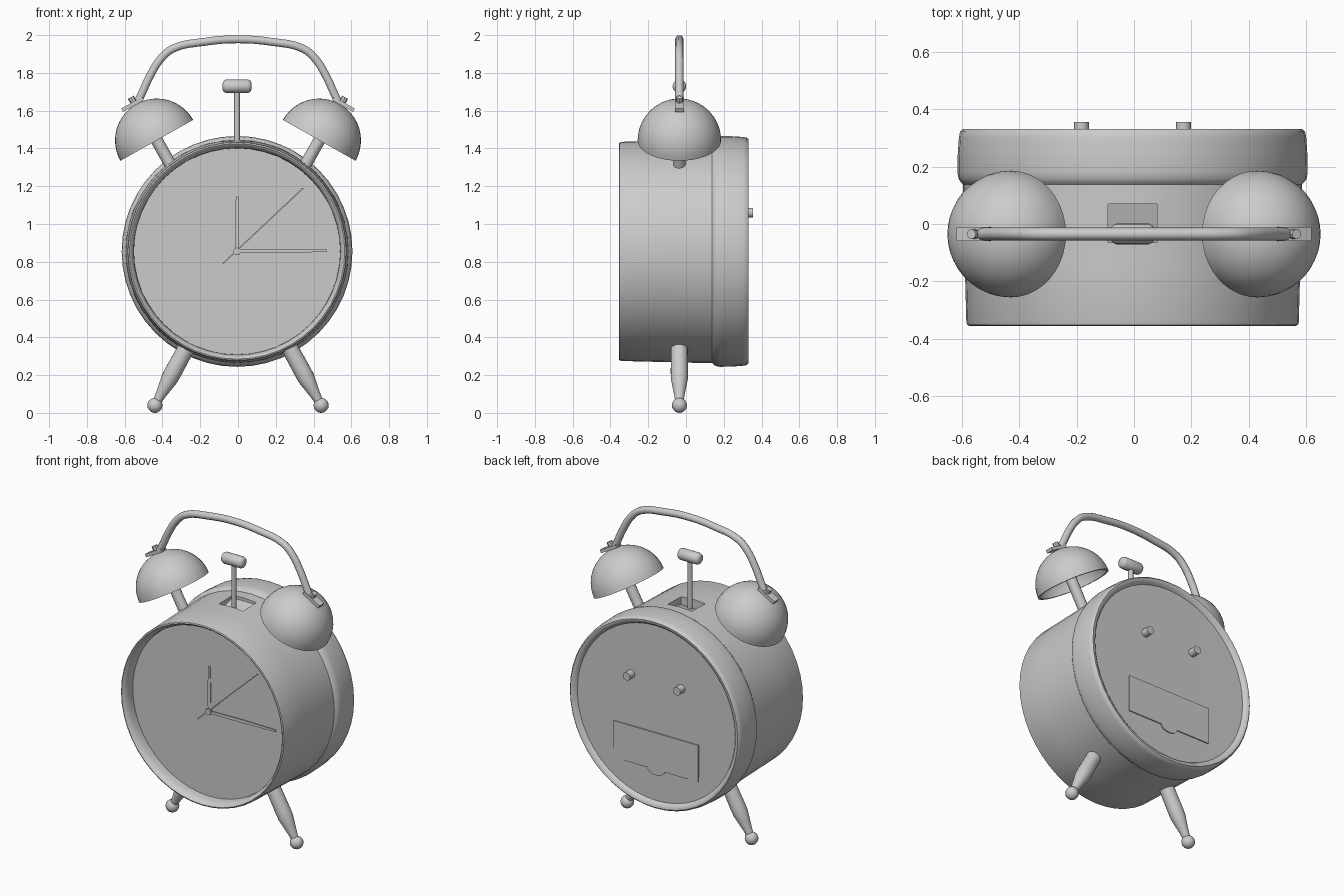
import bpy, bmesh, math
from mathutils import Vector

if "Cube" in bpy.data.objects:
    bpy.data.objects.remove(bpy.data.objects["Cube"])

grey = bpy.data.materials.new("plain_grey")
grey.diffuse_color = (0.6, 0.6, 0.6, 1)
grey.use_nodes = True
grey.node_tree.nodes["Principled BSDF"].inputs["Base Color"].default_value = grey.diffuse_color
CX, CY, CZ = -0.005, -0.035, 0.855   # dial centre x, stand plane y, dial centre z


def finish(ob, angle=32):
    me = ob.data
    me.materials.clear()
    me.materials.append(grey)
    me.shade_smooth()
    me.set_sharp_from_angle(angle=math.radians(angle))
    return ob


def from_bmesh(name, bm, angle=32):
    bmesh.ops.recalc_face_normals(bm, faces=bm.faces)
    me = bpy.data.meshes.new(name)
    bm.to_mesh(me)
    bm.free()
    ob = bpy.data.objects.new(name, me)
    bpy.context.collection.objects.link(ob)
    return finish(ob, angle)


def lathe(name, profile, origin, axis, seg=24, angle=32):
    """Spin (radius, distance) points around an axis."""
    bm = bmesh.new()
    q = Vector(axis).to_track_quat('Z', 'Y')
    rings = []
    for r, t in profile:
        n = 1 if r < 1e-6 else seg
        rings.append([bm.verts.new(Vector(origin) + q @ Vector(
            (r * math.cos(math.tau * i / seg), r * math.sin(math.tau * i / seg), t)))
            for i in range(n)])
    for a, b in zip(rings, rings[1:]):
        for i in range(seg):
            j = (i + 1) % seg
            if len(a) == 1:
                bm.faces.new((a[0], b[i], b[j]))
            elif len(b) == 1:
                bm.faces.new((a[i], b[0], a[j]))
            else:
                bm.faces.new((a[i], b[i], b[j], a[j]))
    return from_bmesh(name, bm, angle)


def plate(name, pts, y0, y1):
    """Extrude an (x, z) outline between two depths."""
    bm = bmesh.new()
    f = [bm.verts.new((x, y0, z)) for x, z in pts]
    b = [bm.verts.new((x, y1, z)) for x, z in pts]
    bm.faces.new(f)
    bm.faces.new(b[::-1])
    for i in range(len(pts)):
        j = (i + 1) % len(pts)
        bm.faces.new((f[i], b[i], b[j], f[j]))
    return from_bmesh(name, bm)


def rod(name, r, length, origin, axis, seg=16):
    return lathe(name, [(0, 0), (r, 0), (r, length), (0, length)], origin, axis, seg)


def ball(name, r, origin, seg=20, rows=10):
    prof = [(r * math.sin(math.pi * i / rows), -r * math.cos(math.pi * i / rows))
            for i in range(1, rows)]
    return lathe(name, [(0, -r)] + prof + [(0, r)], origin, (0, 0, 1), seg)


def evaluated(ob):
    dg = bpy.context.evaluated_depsgraph_get()
    return bpy.data.meshes.new_from_object(ob.evaluated_get(dg))


# clock case: dial recess, front rim, barrel, thick rear ring, recessed back
case = lathe("clock_case", [
    (0, -0.278), (0.546, -0.278), (0.547, -0.315), (0.553, -0.335), (0.562, -0.350),
    (0.570, -0.355), (0.577, -0.352), (0.580, -0.342), (0.585, -0.15), (0.590, 0.05),
    (0.591, 0.138), (0.599, 0.146), (0.607, 0.157), (0.611, 0.18), (0.610, 0.24),
    (0.606, 0.30), (0.602, 0.322), (0.593, 0.331), (0.582, 0.330), (0.570, 0.322),
    (0.560, 0.307), (0, 0.305)], (CX, 0, CZ), (0, 1, 0), 48, 40)

# sloping slot in the top for the hammer
cutter = plate("slot_cutter", [(CX - .085, 1.385), (CX + .085, 1.385),
                               (CX + .085, 1.6), (CX - .085, 1.6)], -0.065, 0.07)
for v in cutter.data.vertices:
    if v.co.y > 0 and v.co.z < 1.5:
        v.co.z = 1.425
cutter.hide_render = True
mod = case.modifiers.new("slot", 'BOOLEAN')
mod.operation = 'DIFFERENCE'
mod.object = cutter
mod.solver = 'EXACT'
cut_mesh = evaluated(case)
case.modifiers.clear()
case.data = cut_mesh
finish(case, 40)
bpy.data.objects.remove(cutter)


# clock hands
def hand(name, tip, tail, w0, w1, y):
    a, b = Vector(tail), Vector(tip)
    d = (b - a).normalized()
    n = Vector((-d.y, d.x))
    m = a.lerp(b, 0.5)
    pts = [a - n * w0, m - n * w1, b - n * w0 * 0.8, b + n * w0 * 0.8, m + n * w1, a + n * w0]
    plate(name, [tuple(p) for p in pts], y - 0.004, y)


hand("hour_hand", (CX, 1.145), (CX, CZ - .02), 0.008, 0.011, -0.282)
hand("minute_hand", (0.47, CZ + .004), (CX - .02, CZ), 0.008, 0.011, -0.287)
hand("second_hand", (0.345, 1.19), (CX - .075, CZ - .065), 0.0035, 0.0035, -0.292)
rod("hand_hub", 0.02, 0.022, (CX, -0.298, CZ), (0, 1, 0), 8)

# back: setting knobs and battery cover with a pull tab
for i, x in enumerate((-0.178, 0.178)):
    rod(f"setting_knob_{i + 1}", 0.026, 0.055, (CX + x, 0.30, 1.06), (0, 1, 0), 12)
tab = [(CX + .06 * math.cos(t), 0.495 + .035 * math.sin(t))
       for t in [math.pi + math.pi * i / 10 for i in range(11)]]
plate("battery_cover", [(CX - .3, 0.73), (CX - .3, 0.495)] + tab +
      [(CX + .3, 0.495), (CX + .3, 0.73)], 0.300, 0.313)

# hammer
rod("hammer_rod", 0.015, 0.36, (CX, CY, 1.36), (0, 0, 1))
lathe("hammer_head", [(0, -.077), (.018, -.076), (.030, -.070), (.036, -.057),
                      (.036, .057), (.030, .070), (.018, .076), (0, .077)],
      (CX, CY, 1.729), (1, 0, 0), 20, 50)

# bells, handle ends and legs on both sides
for side, s in (("left", -1), ("right", 1)):
    axis = Vector((s * 0.49, 0, 0.872)).normalized()
    along = Vector((s * axis.z, 0, -s * axis.x))   # outward, down the crown
    c = Vector((s * 0.43, CY, 1.443))
    R, r = 0.221, 0.208
    arc = [math.pi / 2 * i / 12 for i in range(12)]
    outer = [(R * math.cos(t), R * math.sin(t)) for t in arc] + [(0, R)]
    inner = [(0, r)] + [(r * math.cos(t), r * math.sin(t)) for t in arc[::-1]]
    lathe(f"{side}_bell", inner + outer, c, axis, 40)
    rod(f"{side}_bell_stem", 0.032, 0.38, c - axis * 0.165, axis)

    # flat handle end bolted on the bell crown
    top = c + axis * (R + 0.008)
    ends = [top + along * k + axis * h
            for k, h in ((-.045, -.010), (.082, -.010), (.082, .010), (-.045, .010))]
    plate(f"{side}_handle_end", [(p.x, p.z) for p in ends], CY - .024, CY + .024)
    rod(f"{side}_handle_bolt", 0.018, 0.05, c + axis * (R - 0.005) + along * .008, axis, 8)

    # leg with ball foot
    foot = Vector((s * 0.44, CY, 0.04))
    up = Vector((-s * 0.48, 0, 0.877)).normalized()
    ball(f"{side}_foot", 0.04, foot)
    lathe(f"{side}_leg", [(0, .02), (.022, .02), (.027, .06), (.036, .11), (.045, .16),
                          (.046, .2), (.044, .38), (0, .38)], foot, up, 20)

# carrying handle
half = [(0.528, 1.652), (0.505, 1.700), (0.468, 1.780), (0.408, 1.876),
        (0.345, 1.928), (0.18, 1.964)]
path = [(-x, z) for x, z in half] + [(0, 1.978)] + half[::-1]
cu = bpy.data.curves.new("handle_path", 'CURVE')
cu.dimensions = '3D'
cu.bevel_depth = 0.022
cu.bevel_resolution = 3
cu.use_fill_caps = True
cu.resolution_u = 4
sp = cu.splines.new('BEZIER')
sp.bezier_points.add(len(path) - 1)
for bp, (x, z) in zip(sp.bezier_points, path):
    bp.co = (x, CY, z)
    bp.handle_left_type = bp.handle_right_type = 'AUTO'
guide = bpy.data.objects.new("handle_path", cu)
bpy.context.collection.objects.link(guide)
bpy.context.view_layer.update()
handle = bpy.data.objects.new("carrying_handle", evaluated(guide))
bpy.context.collection.objects.link(handle)
finish(handle, 45)
bpy.data.objects.remove(guide)
